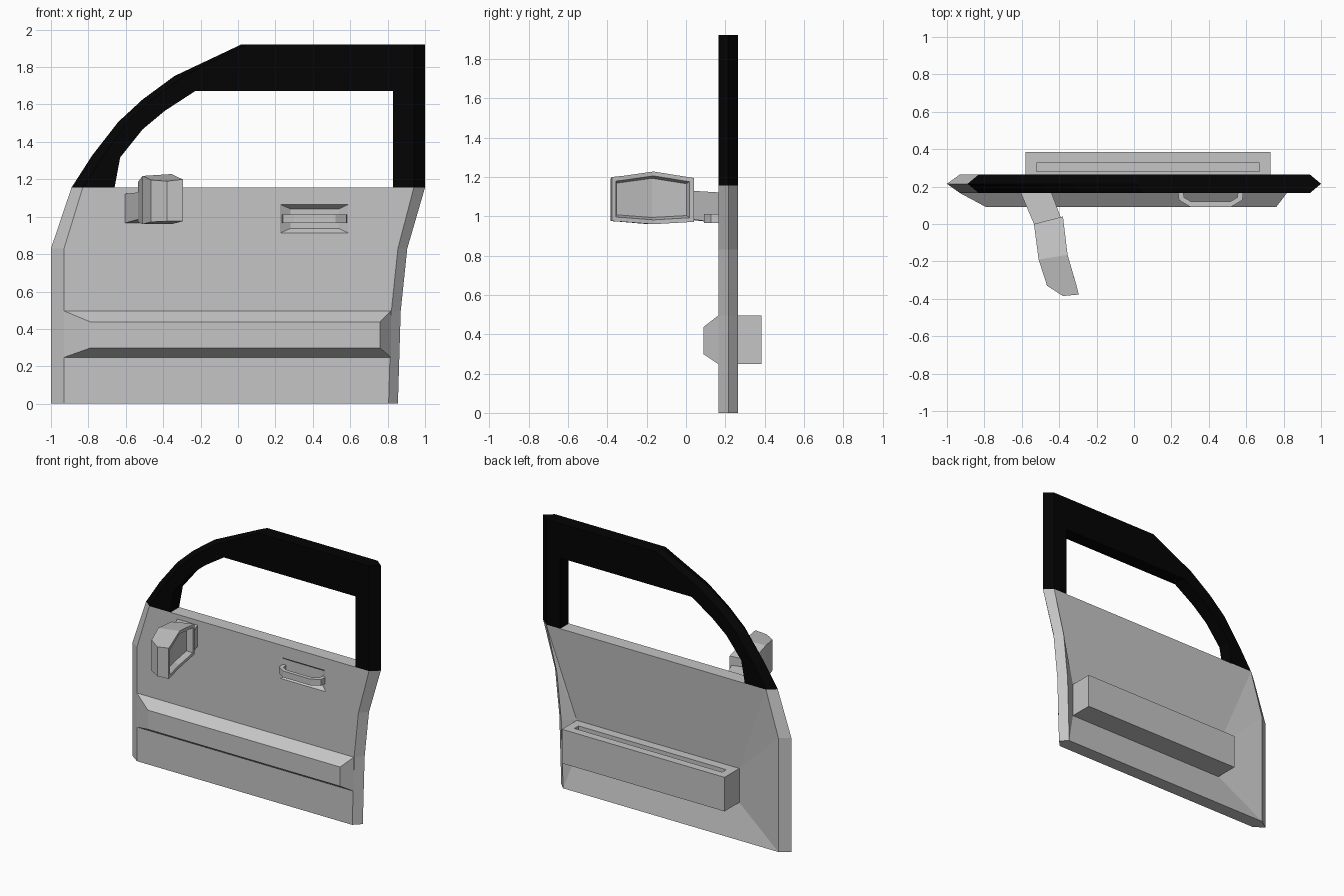
import bpy, bmesh

if "Cube" in bpy.data.objects:
    bpy.data.objects.remove(bpy.data.objects["Cube"])

FRONT, MID, BACK = 0.165, 0.215, 0.265   # door thickness in y
SILL, LOW, HIGH = 1.156, 0.248, 0.496    # window sill, moulding and pocket heights


def material(name, c):
    m = bpy.data.materials.new(name)
    m.diffuse_color = (c, c, c, 1)
    m.use_nodes = True
    m.node_tree.nodes["Principled BSDF"].inputs["Base Color"].default_value = m.diffuse_color
    return m


GREY = material("grey_paint", 0.56)
BLACK = material("black_trim", 0.001)


def finish(name, bm, mat):
    me = bpy.data.meshes.new(name)
    bm.to_mesh(me)
    bm.free()
    me.materials.append(mat)
    ob = bpy.data.objects.new(name, me)
    bpy.context.collection.objects.link(ob)
    return ob


def loft(rings, start=True, end=True):
    """Skin through a list of equal-length point rings, ends optionally closed."""
    bm = bmesh.new()
    rows = [[bm.verts.new(p) for p in r] for r in rings]
    n = len(rows[0])
    for a, b in zip(rows, rows[1:]):
        for i in range(n):
            j = (i + 1) % n
            bm.faces.new((a[i], a[j], b[j], b[i]))
    if start:
        bm.faces.new(rows[0])
    if end:
        bm.faces.new(rows[-1])
    bmesh.ops.recalc_face_normals(bm, faces=bm.faces[:])
    return bm


def rect_y(x0, x1, z0, z1, y):
    return [(x0, y, z0), (x1, y, z0), (x1, y, z1), (x0, y, z1)]


def rect_z(x0, x1, y0, y1, z):
    return [(x0, y0, z), (x1, y0, z), (x1, y1, z), (x0, y1, z)]


# lower door panel with pointed side edges
def panel_ring(z, xl, xr, il, ir):
    return [(xl, MID, z), (xl + il, FRONT, z), (xr - ir, FRONT, z),
            (xr, MID, z), (xr - ir, BACK, z), (xl + il, BACK, z)]


bm = loft([panel_ring(0.0, -1.0, 0.855, 0.07, 0.05),
           panel_ring(LOW, -1.0, 0.8625, 0.07, 0.05),
           panel_ring(HIGH, -1.0, 0.87, 0.07, 0.05),
           panel_ring(0.83, -1.0, 0.905, 0.07, 0.05),
           panel_ring(SILL, -0.89, 1.0, 0.06, 0.06)])

# dish the inner skin: rim at full depth, sinking to the pocket's base
back = [f for f in bm.faces if f.normal.y > 0.99]
rim = sorted({v for f in back for v in f.verts}, key=lambda v: v.co.z)
L = [v for v in rim if v.co.x < 0]
R = [v for v in rim if v.co.x > 0]
bmesh.ops.delete(bm, geom=back, context="FACES_ONLY")
A, B, C, D = [bm.verts.new(p) for p in rect_y(-0.58, 0.73, LOW, HIGH, MID)]
for face in ((L[0], R[0], B, A), (R[0], R[1], B), (R[1], R[2], C, B),
             (R[2], R[3], C), (R[3], R[4], C), (R[4], L[4], D, C),
             (L[4], L[3], D), (L[3], L[2], D), (L[2], L[1], A, D),
             (L[1], L[0], A), (A, B, C, D)):
    bm.faces.new(face)
bmesh.ops.recalc_face_normals(bm, faces=bm.faces[:])
panel = finish("door_panel", bm, GREY)

# shallow recess behind the handle
cutter = finish("handle_recess_cutter", loft([
    rect_y(0.215, 0.60, 0.908, 1.070, FRONT - 0.006),
    rect_y(0.28, 0.54, 0.937, 1.042, FRONT + 0.035)]), GREY)
cutter.hide_render = True
mod = panel.modifiers.new("recess", "BOOLEAN")
mod.operation = "DIFFERENCE"
mod.solver = "EXACT"
mod.object = cutter
bpy.context.view_layer.objects.active = panel
bpy.ops.object.modifier_apply(modifier=mod.name)
bpy.data.objects.remove(cutter)

# open the panel where the moulding and the pocket join it
bm = bmesh.new()
bm.from_mesh(panel.data)
hidden = []
for f in bm.faces:
    zs = [v.co.z for v in f.verts]
    if abs(f.normal.y) > 0.99 and min(zs) > LOW - 0.01 and max(zs) < HIGH + 0.01 \
            and f.calc_area() > 0.2:
        hidden.append(f)
bmesh.ops.delete(bm, geom=hidden, context="FACES_ONLY")
bm.to_mesh(panel.data)
bm.free()

# window frame: outer point, inner point, inset of the outer edge
stations = [((-0.89, SILL), (-0.66, SILL), 0.06),
            ((-0.78, 1.327), (-0.63, 1.317), 0.06),
            ((-0.64, 1.507), (-0.51, 1.467), 0.05),
            ((-0.51, 1.627), (-0.39, 1.567), 0.05),
            ((-0.34, 1.752), (-0.23, 1.671), 0.05),
            ((0.02, 1.922), (0.0, 1.671), 0.03),
            ((1.0, 1.922), (0.83, 1.671), -0.06),
            ((1.0, SILL), (0.83, SILL), -0.06)]
finish("window_frame", loft([
    [(ox, MID, oz), (ox + d, FRONT, oz), (ix, FRONT, iz),
     (ix, BACK, iz), (ox + d, BACK, oz)]
    for (ox, oz), (ix, iz), d in stations], False, False), BLACK)

# raised moulding across the outside
finish("side_moulding", loft([
    rect_y(-0.93, 0.817, LOW, HIGH, FRONT),
    rect_y(-0.79, 0.76, 0.298, 0.438, 0.09)], start=False), GREY)

# storage pocket on the inside, open slot on top
bm = loft([rect_z(-0.58, 0.73, MID, 0.385, LOW),
           rect_z(-0.58, 0.73, MID, 0.385, HIGH),
           rect_z(-0.52, 0.67, 0.28, 0.327, HIGH),
           rect_z(-0.52, 0.67, 0.28, 0.327, 0.30)])
wall = [f for f in bm.faces if f.calc_center_median().y < MID + 0.01]
bmesh.ops.delete(bm, geom=wall, context="FACES_ONLY")
finish("door_pocket", bm, GREY)

# bowed pull handle: outer and inner plan points
bow = [((0.235, 0.18), (0.262, 0.18)), ((0.24, 0.128), (0.268, 0.142)),
       ((0.30, 0.092), (0.305, 0.12)), ((0.52, 0.092), (0.515, 0.12)),
       ((0.58, 0.128), (0.552, 0.142)), ((0.585, 0.18), (0.558, 0.18))]
finish("door_handle", loft([
    [(*o, 0.967), (*i, 0.967), (*i, 1.013), (*o, 1.013)] for o, i in bow]), GREY)

# mirror arm
finish("mirror_arm", loft([
    rect_y(-0.605, -0.44, 0.966, 1.122, FRONT),
    [(-0.535, 0.0, 0.985), (-0.39, 0.03, 0.985),
     (-0.39, 0.03, 1.13), (-0.535, 0.0, 1.13)]], False, False), GREY)

# mirror housing: front point, glass-side point, bottom and top heights
head = [((-0.535, 0.0), (-0.38, 0.04), 0.972, 1.195),
        ((-0.51, -0.19), (-0.355, -0.165), 0.96, 1.228),
        ((-0.465, -0.33), (-0.31, -0.32), 0.972, 1.206),
        ((-0.38, -0.385), (-0.295, -0.377), 0.976, 1.20)]
bm = loft([[(*l, lo), (*r, lo), (*r, hi), (*l, hi - 0.01)]
           for l, r, lo, hi in head])
glass = [f for f in bm.faces if f.normal.x > 0.8]
bmesh.ops.inset_region(bm, faces=glass, thickness=0.022, use_even_offset=True)
bmesh.ops.inset_region(bm, faces=glass, thickness=0.012, depth=-0.04,
                       use_even_offset=True)
finish("mirror_housing", bm, GREY)
